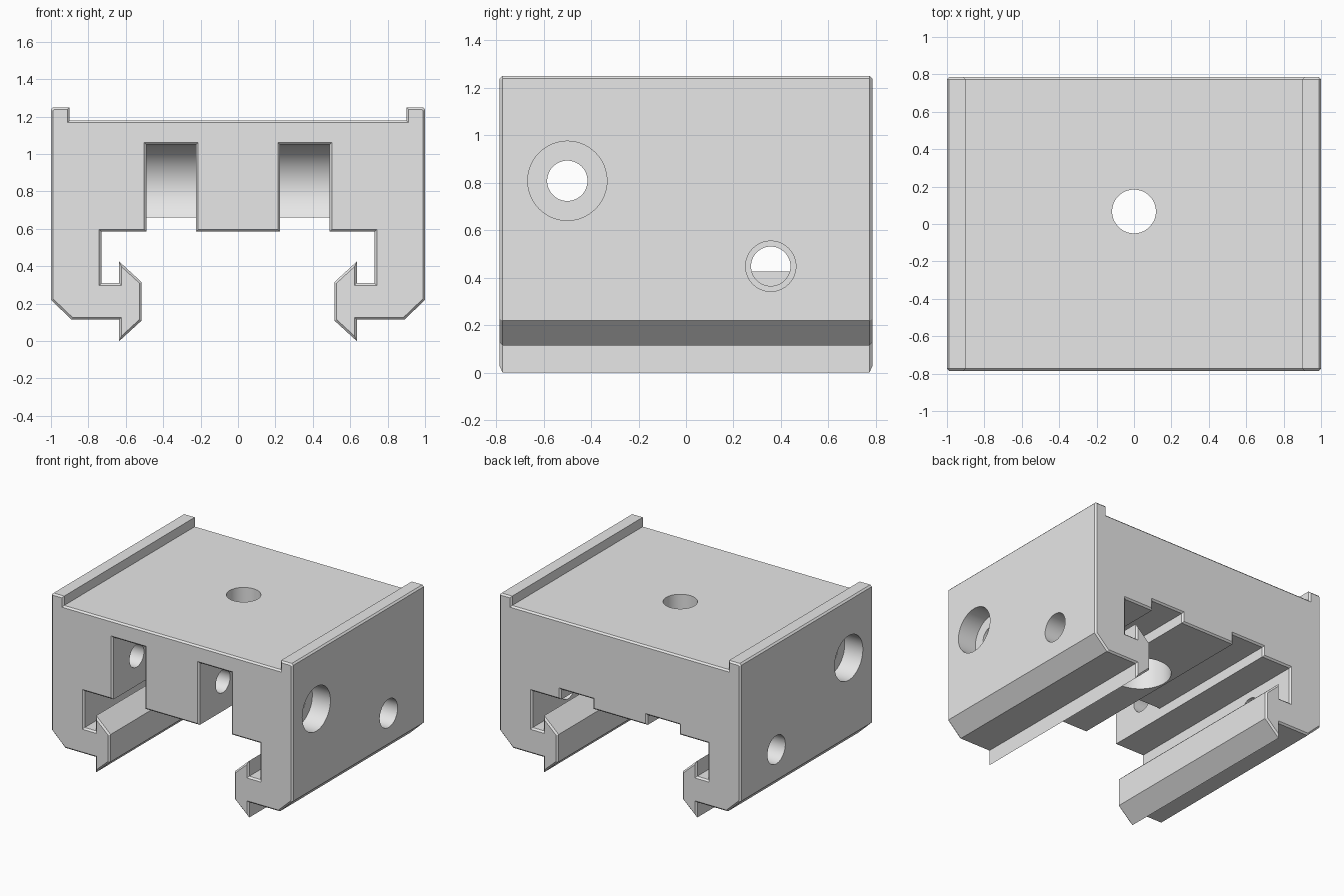
import bpy, bmesh, math
from mathutils import Matrix, Vector

if "Cube" in bpy.data.objects:
    bpy.data.objects.remove(bpy.data.objects["Cube"])

HALF_Y = 0.785     # half length of the clip
CHAMFER = 0.012    # small chamfer around both end faces

grey = bpy.data.materials.new("light_grey")
grey.diffuse_color = (0.8, 0.8, 0.8, 1)
grey.use_nodes = True
grey.node_tree.nodes["Principled BSDF"].inputs["Base Color"].default_value = grey.diffuse_color


def finish(bm, name):
    bmesh.ops.recalc_face_normals(bm, faces=bm.faces)
    mesh = bpy.data.meshes.new(name)
    bm.to_mesh(mesh)
    bm.free()
    obj = bpy.data.objects.new(name, mesh)
    bpy.context.collection.objects.link(obj)
    return obj


def prism(name, points, offset):
    """Extrude a closed loop of 3D points along offset."""
    bm = bmesh.new()
    face = bm.faces.new([bm.verts.new(p) for p in points])
    ext = bmesh.ops.extrude_face_region(bm, geom=[face])
    verts = [v for v in ext["geom"] if isinstance(v, bmesh.types.BMVert)]
    bmesh.ops.translate(bm, verts=verts, vec=offset)
    return finish(bm, name)


def rod(name, start, end, radius):
    """Round cutter between two points."""
    a, b = Vector(start), Vector(end)
    turn = (b - a).to_track_quat('Z', 'Y').to_matrix().to_4x4()
    bm = bmesh.new()
    bmesh.ops.create_cone(bm, cap_ends=True, segments=64, radius1=radius, radius2=radius,
                          depth=(b - a).length, matrix=Matrix.Translation((a + b) / 2) @ turn)
    return finish(bm, name)


def cut(target, cutter):
    mod = target.modifiers.new("cut", 'BOOLEAN')
    mod.operation, mod.solver, mod.object = 'DIFFERENCE', 'EXACT', cutter
    bpy.context.view_layer.objects.active = target
    bpy.ops.object.modifier_apply(modifier=mod.name)
    bpy.data.objects.remove(cutter)


# Body: mirrored cross-section with top lips and hooked rail jaws
half = [(0.90, 1.18), (0.90, 1.25), (0.988, 1.25), (1.0, 1.238), (1.0, 0.22),
        (0.89, 0.115), (0.635, 0.115), (0.635, 0.0), (0.515, 0.11), (0.515, 0.315),
        (0.635, 0.425), (0.635, 0.31), (0.73, 0.31), (0.73, 0.585)]
outline = half + [(-x, z) for x, z in reversed(half)]
body = prism("rail_clip_body", [(x, -HALF_Y, z) for x, z in outline], (0, 2 * HALF_Y, 0))

# Two slots: tall and open at the front, round inside, shallow toward the back
low = math.asin((0.66 - 0.81) / 0.24)
arc = [low + (math.pi / 2 - low) * i / 24 for i in range(25)]
slot = [(-0.9, 0.4), (0.9, 0.4), (0.9, 0.66)]
slot += [(-0.5 + 0.24 * math.cos(a), 0.81 + 0.24 * math.sin(a)) for a in arc]
slot += [(-0.9, 1.05)]
for x in (-0.49, 0.225):
    cut(body, prism("slot_cutter", [(x, y, z) for y, z in slot], (0.265, 0, 0)))

# Chamfer every edge around the front and back faces
bm = bmesh.new()
bm.from_mesh(body.data)
bm.normal_update()
rim = [e for e in bm.edges
       if len(e.link_faces) == 2 and sum(abs(f.normal.y) > 0.99 and
       abs(abs(f.calc_center_median().y) - HALF_Y) < 0.001 for f in e.link_faces) == 1]
bmesh.ops.bevel(bm, geom=rim, offset=CHAMFER, segments=1, affect='EDGES', clamp_overlap=True)
bm.to_mesh(body.data)
bm.free()

# Vertical screw hole with a wide recess underneath
cut(body, rod("screw_hole", (0, 0.067, 0.4), (0, 0.067, 1.4), 0.117))
cut(body, rod("screw_recess", (0, 0.067, 0.4), (0, 0.067, 0.95), 0.21))

# Cross pin hole through the whole body, recessed on both sides
cut(body, rod("pin_hole", (-1.2, -0.5, 0.808), (1.2, -0.5, 0.808), 0.085))
for s in (-1, 1):
    cut(body, rod("pin_recess", (s * 0.85, -0.5, 0.808), (s * 1.2, -0.5, 0.808), 0.167))
    # Stepped hole in each side wall above the jaw
    cut(body, rod("wall_hole", (s * 0.68, 0.357, 0.448), (s * 1.2, 0.357, 0.448), 0.083))
    cut(body, rod("wall_recess", (s * 0.80, 0.357, 0.448), (s * 1.2, 0.357, 0.448), 0.106))

# Colour and smooth shading on the round walls only
body.data.materials.clear()
body.data.materials.append(grey)
for p in body.data.polygons:
    p.material_index = 0
bpy.ops.object.select_all(action='DESELECT')
body.select_set(True)
bpy.context.view_layer.objects.active = body
bpy.ops.object.shade_smooth_by_angle(angle=math.radians(25))
